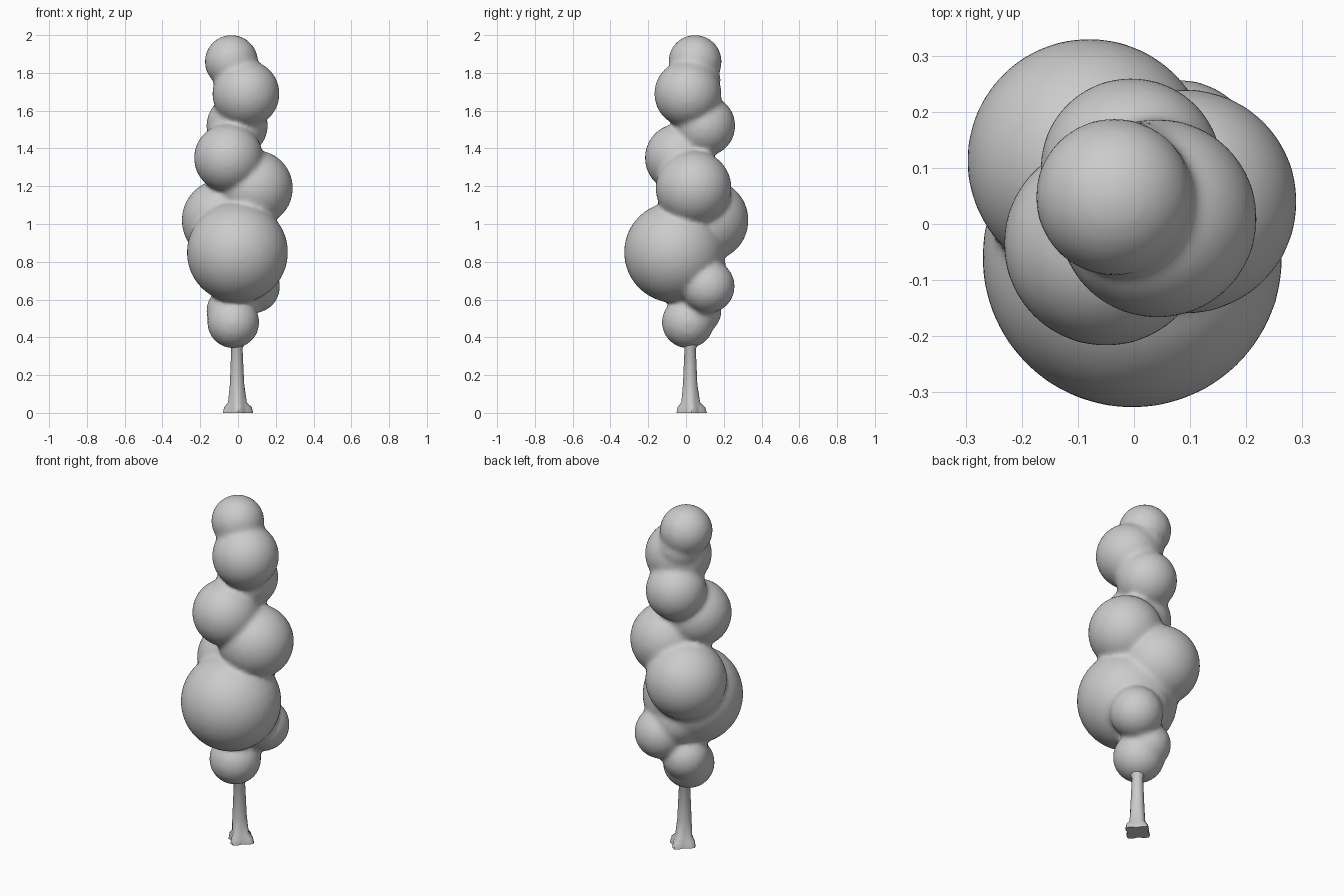
import bpy, bmesh, math
from mathutils import Matrix

if "Cube" in bpy.data.objects:
    bpy.data.objects.remove(bpy.data.objects["Cube"])

# Foliage clumps: x, y, z, radius
clumps = [
    (-0.025, 0.01, 0.48, 0.135), (-0.04, 0.06, 0.54, 0.125),
    (0.08, 0.115, 0.67, 0.14), (-0.003, -0.06, 0.85, 0.265),
    (-0.08, 0.113, 1.02, 0.215), (0.09, 0.04, 1.19, 0.198),
    (-0.05, -0.035, 1.35, 0.18), (-0.005, 0.098, 1.52, 0.16),
    (0.042, 0.01, 1.69, 0.175), (-0.035, 0.048, 1.86, 0.138),
]
# Inner fillers that bridge the gaps between clumps
fillers = [(0.0, 0.06, 0.76, 0.15), (0.0, 0.06, 1.62, 0.12), (-0.005, 0.06, 1.76, 0.12)]

bm = bmesh.new()
for x, y, z, r in clumps + fillers:
    bmesh.ops.create_icosphere(bm, subdivisions=4, radius=r + 0.003,
                               matrix=Matrix.Translation((x, y, z)))
mesh = bpy.data.meshes.new("foliage")
bm.to_mesh(mesh)
bm.free()
foliage = bpy.data.objects.new("foliage", mesh)
bpy.context.collection.objects.link(foliage)

# Merge the clumps into one skin with soft creases
remesh = foliage.modifiers.new("merge", 'REMESH')
remesh.mode = 'VOXEL'
remesh.voxel_size = 0.014
remesh.use_smooth_shade = True
smooth = foliage.modifiers.new("soften", 'SMOOTH')
smooth.factor = 0.5
smooth.iterations = 8

# Trunk: stacked rings, lobed into roots at the base
rings = [  # z, centre x, centre y, radius, lobe amount
    (0.0, 0.0, 0.03, 0.067, 0.20), (0.03, 0.0, 0.028, 0.062, 0.18),
    (0.055, -0.003, 0.025, 0.046, 0.08), (0.15, -0.005, 0.022, 0.038, 0.0),
    (0.34, -0.006, 0.022, 0.030, 0.0), (0.38, -0.006, 0.022, 0.05, 0.0),
    (0.45, -0.01, 0.02, 0.06, 0.0),
]
n = 20
bm = bmesh.new()
loops = []
for z, cx, cy, r, lobe in rings:
    loop = []
    for i in range(n):
        a = 2 * math.pi * i / n
        rr = r * (1 + lobe * math.cos(4 * a))
        loop.append(bm.verts.new((cx + rr * math.cos(a), cy + rr * math.sin(a), z)))
    loops.append(loop)
for lo, hi in zip(loops, loops[1:]):
    for i in range(n):
        j = (i + 1) % n
        bm.faces.new((lo[i], lo[j], hi[j], hi[i]))
bm.faces.new(loops[0][::-1])
bm.faces.new(loops[-1])
mesh = bpy.data.meshes.new("trunk")
bm.to_mesh(mesh)
bm.free()
trunk = bpy.data.objects.new("trunk", mesh)
bpy.context.collection.objects.link(trunk)
bpy.context.view_layer.objects.active = trunk
trunk.select_set(True)
bpy.ops.object.shade_smooth_by_angle(angle=math.radians(50))
